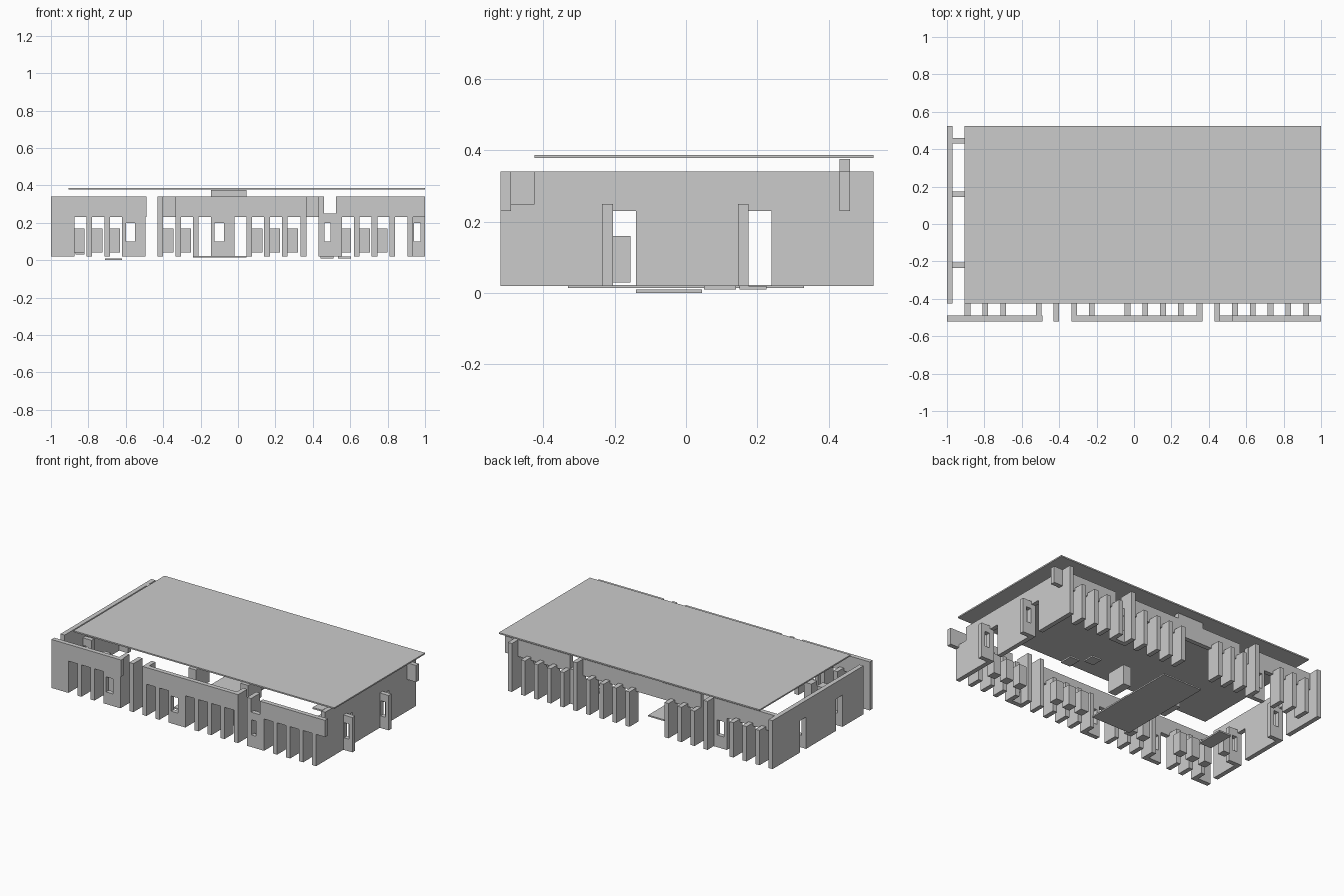
import bpy
import bmesh

cube = bpy.data.objects.get("Cube")
if cube:
    bpy.data.objects.remove(cube)

grey = bpy.data.materials.new("plain_grey")
grey.use_nodes = True
COLOUR = (0.6, 0.6, 0.6, 1)
grey.diffuse_color = COLOUR
grey.node_tree.nodes["Principled BSDF"].inputs["Base Color"].default_value = COLOUR

BASE, HEAD, FIN_TOP, TOP = 0.02, 0.23, 0.25, 0.34
THICK, DEPTH, PITCH = 0.03, 0.095, 0.095


def build(name, boxes):
    """One object from a list of (x0, x1, y0, y1, z0, z1) blocks."""
    bm = bmesh.new()
    for x0, x1, y0, y1, z0, z1 in boxes:
        for v in bmesh.ops.create_cube(bm, size=1)["verts"]:
            v.co = (x1 if v.co.x > 0 else x0,
                    y1 if v.co.y > 0 else y0,
                    z1 if v.co.z > 0 else z0)
    mesh = bpy.data.meshes.new(name)
    bm.to_mesh(mesh)
    bm.free()
    mesh.materials.append(grey)
    obj = bpy.data.objects.new(name, mesh)
    bpy.context.collection.objects.link(obj)


def window_panel(x0, x1, w0, w1, y0, y1, top):
    """Four blocks around a small window."""
    return [(x0, w0, y0, y1, BASE, top), (w1, x1, y0, y1, BASE, top),
            (w0, w1, y0, y1, BASE, 0.1), (w0, w1, y0, y1, 0.2, top)]


def long_facade(prefix, y, lintels, fins, tall, panels):
    """Wall with piers, fins standing behind it and lintels across the top."""
    back = y + THICK
    build(prefix + "_lintel", [(a, b, y, back, HEAD, TOP) for a, b in lintels])
    build(prefix + "_piers", [(x, x + THICK, y, back, BASE, HEAD) for x in fins])
    build(prefix + "_fins", [(x, x + THICK, back, y + DEPTH, BASE,
                              TOP if x in tall else FIN_TOP) for x in fins])
    blocks = []
    for x0, x1, w0, w1, top in panels:
        blocks += window_panel(x0, x1, w0, w1, y, back, top)
    build(prefix + "_window_panels", blocks)


# Rhythm of fins in the three bays
left_bay = [-0.905, -0.81, -0.715, -0.525]
middle_bay = [-0.335, -0.24, 0.045, 0.14, 0.235, 0.335]
right_bay = [0.43 + PITCH * i for i in range(6)]
fins = left_bay + [-0.43] + middle_bay + right_bay
tall = [-0.525, -0.43, -0.335, 0.335, 0.43]
end_panels = [(-0.62, -0.525, -0.6, -0.55, HEAD),
              (0.46, 0.525, 0.462, 0.495, FIN_TOP)]

# Front and back facades
FRONT, BACK = -0.52, 0.43
long_facade("front", FRONT,
            [(-1, -0.49), (-0.335, 0.365), (0.43, 0.46), (0.525, 1)],
            fins + [-0.05], tall,
            end_panels + [(-0.145, -0.05, -0.125, -0.075, HEAD)])
build("front_corner_pier", [(-1, -0.905, FRONT, FRONT + THICK, BASE, HEAD)])
build("front_post_cap", [(-0.43, -0.4, FRONT, FRONT + THICK, HEAD, TOP)])
long_facade("back", BACK,
            [(-0.97, -0.49), (-0.43, -0.145), (0.045, 0.46), (0.525, 1)],
            fins, [-0.525, 0.43], end_panels)
build("back_door_lintel", [(-0.145, 0.045, BACK, BACK + THICK, HEAD, 0.375)])

# End walls, each with two doorways beside a windowed fin
doors = [-0.205, 0.175]
for name, x in (("right_end", -1), ("left_end", 0.905)):
    edges = [-0.425, doors[0], doors[0] + 0.065, doors[1], doors[1] + 0.065, 0.525]
    build(name + "_wall", [(x, x + THICK, edges[i], edges[i + 1], BASE, HEAD)
                           for i in (0, 2, 4)]
          + [(x, x + THICK, edges[0], edges[-1], HEAD, TOP)])
    blocks = []
    for d in doors:
        blocks += window_panel(x + THICK, x + DEPTH, x + 0.035, x + 0.07,
                               d - THICK, d, FIN_TOP)
    build(name + "_fins", blocks)

# Small cabinets behind the openings and in the hall
cabinets = [-0.875, -0.78, -0.685, -0.4, -0.305, 0.075, 0.17, 0.265,
            0.55, 0.65, 0.745]
build("cabinets", [(x, x + 0.055, -0.39, -0.33, 0.04, 0.17) for x in cabinets])
build("hall_cabinets", [(x, x + 0.055, -0.08, 0.06, 0.04, 0.17)
                        for x in (-0.305, 0.075)])
build("end_cabinet", [(-0.87, -0.82, -0.205, -0.155, 0.03, 0.16)])

# Floor plates
build("hall_floor_plate", [(-0.24, 0.045, -0.33, 0.33, 0.014, 0.023)])
build("low_floor_plate", [(-0.71, -0.62, -0.14, 0.045, 0, 0.01)])
build("side_floor_plates", [(0.535, 0.605, 0.05, 0.14, 0.01, 0.02),
                            (0.44, 0.51, 0.15, 0.225, 0.01, 0.02)])

# Roof slab
build("roof_slab", [(-0.905, 1, -0.425, 0.525, 0.378, 0.387)])
